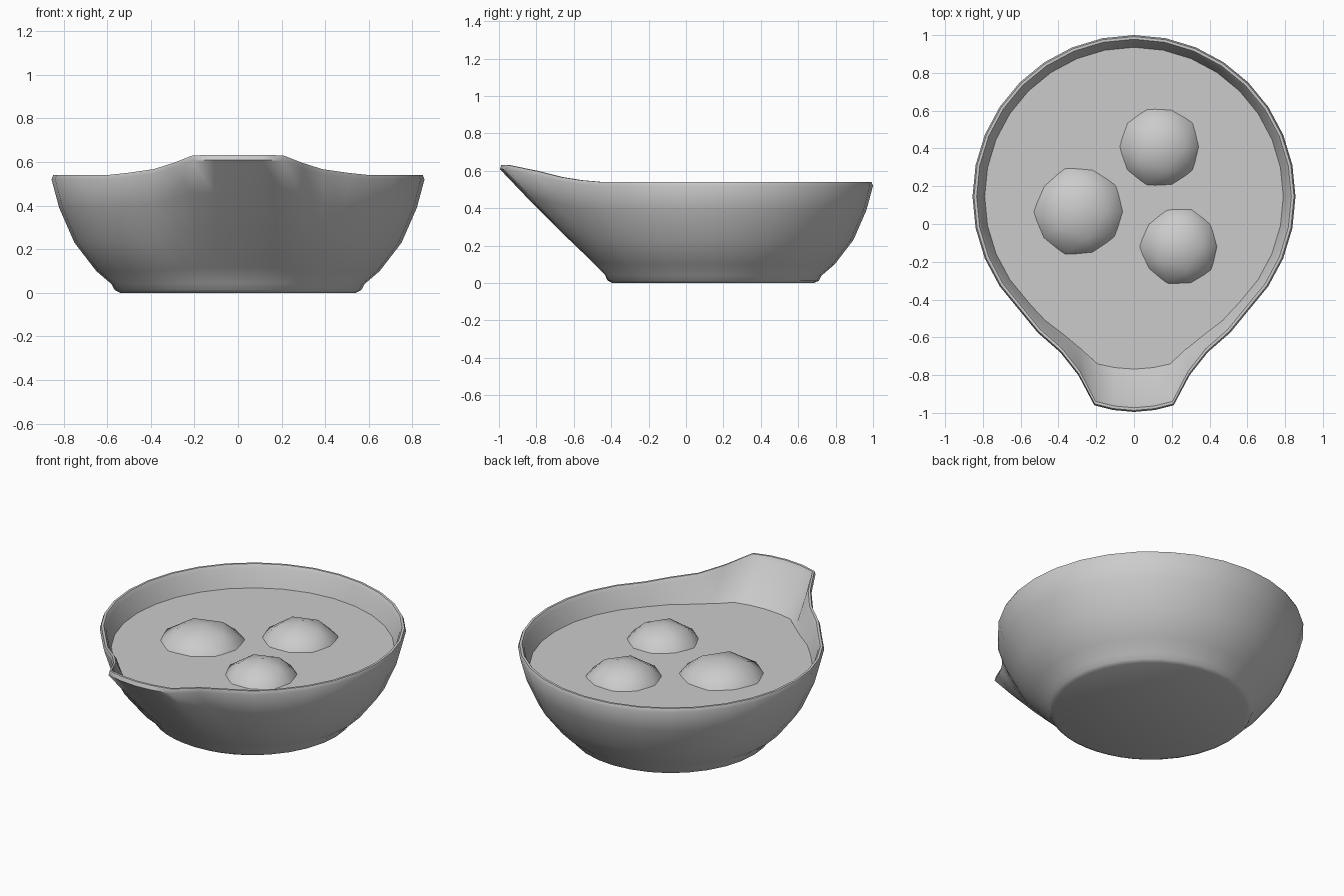
import bpy, bmesh, math, random
from mathutils import Vector

random.seed(4)
cube = bpy.data.objects.get("Cube")
if cube:
    bpy.data.objects.remove(cube)

grey = bpy.data.materials.new("plain grey")
grey.use_nodes = True
COLOR = (0.6, 0.6, 0.6, 1)
grey.diffuse_color = COLOR
grey.node_tree.nodes["Principled BSDF"].inputs["Base Color"].default_value = COLOR

CY, R, RIM, LEVEL, WALL = 0.145, 0.855, 0.54, 0.41, 0.035
# Outer wall profile: radius, height
PROFILE = [(0.54, 0.0), (0.565, 0.012), (0.58, 0.04), (0.65, 0.1), (0.75, 0.23),
           (0.82, 0.39), (0.855, 0.52)]
# Pouring lip on the +x side: angle, x, y, rim height
SPOUT = [(-53, 0.51, -0.575, 0.55), (-60, 0.39, -0.68, 0.567), (-67, 0.295, -0.80, 0.597),
         (-75, 0.21, -0.96, 0.63), (-82, 0.11, -0.985, 0.632), (-90, 0, -0.995, 0.632)]


def make_columns():
    """Plan direction, lip offset and rim height for every column of the bowl."""
    half = []
    for i in range(13):
        a = math.radians(90 - i * 11.25)
        half.append((math.cos(a), math.sin(a), 0, 0, RIM))
    for deg, x, y, z in SPOUT:
        c, s = math.cos(math.radians(deg)), math.sin(math.radians(deg))
        half.append((c, s, x - c * R, y - CY - s * R, z))
    mirrored = [(-c, s, -dx, dy, z) for c, s, dx, dy, z in half[-2:0:-1]]
    return half + mirrored


COLUMNS = make_columns()


def radius_at(z):
    for (r0, z0), (r1, z1) in zip(PROFILE, PROFILE[1:]):
        if z <= z1:
            return r0 + (r1 - r0) * (z - z0) / (z1 - z0)
    return R


def wall_point(col, r, z):
    """Point on a wall, pulled out into the lip as it rises."""
    c, s, dx, dy, top = col
    f = z / RIM
    w = min(1, max(0, (f - 0.2) / 0.76)) ** 1.3
    return Vector((c * r + dx * w, CY + s * r + dy * w, f * top))


def finish(bm, name, angle=40):
    bmesh.ops.recalc_face_normals(bm, faces=bm.faces)
    mesh = bpy.data.meshes.new(name)
    bm.to_mesh(mesh)
    bm.free()
    mesh.materials.append(grey)
    obj = bpy.data.objects.new(name, mesh)
    bpy.context.collection.objects.link(obj)
    bpy.ops.object.select_all(action='DESELECT')
    obj.select_set(True)
    bpy.context.view_layer.objects.active = obj
    bpy.ops.object.shade_smooth_by_angle(angle=math.radians(angle))
    return obj


# Bowl: outer wall, rounded rim, then the inner wall down to its floor
rings = PROFILE + [(R - 0.008, RIM), (R - 0.022, RIM), (R - WALL, 0.52)]
rings += [(r - WALL, z) for r, z in PROFILE[-2:2:-1]]
bm = bmesh.new()
loops = [[bm.verts.new(wall_point(col, r, z)) for col in COLUMNS] for r, z in rings]
count = len(COLUMNS)
for lower, upper in zip(loops, loops[1:]):
    for i in range(count):
        j = (i + 1) % count
        bm.faces.new((lower[i], lower[j], upper[j], upper[i]))
bm.faces.new(loops[0])
bm.faces.new(loops[-1])
finish(bm, "bowl", 50)

# Liquid: a level sheet reaching the inner wall
bm = bmesh.new()
sheet = []
for col in COLUMNS:
    z = LEVEL * RIM / col[4]
    p = wall_point(col, radius_at(z) - WALL + 0.002, z)
    sheet.append(bm.verts.new(p))
bm.faces.new(sheet)
finish(bm, "liquid_surface")

# Round pieces floating half sunk in the liquid
for number, (x, y, r) in enumerate([(0.135, 0.41, 0.21), (-0.29, 0.065, 0.235),
                                    (0.24, -0.12, 0.205)]):
    bm = bmesh.new()
    bmesh.ops.create_icosphere(bm, subdivisions=2, radius=1)
    wide = r * 1.16
    for v in bm.verts:
        bump = random.uniform(0.97, 1.03)
        v.co = Vector((x + v.co.x * wide * bump, y + v.co.y * wide * bump, 0.31 + v.co.z * 0.2))
    finish(bm, f"floating_piece_{number + 1}", 60)
